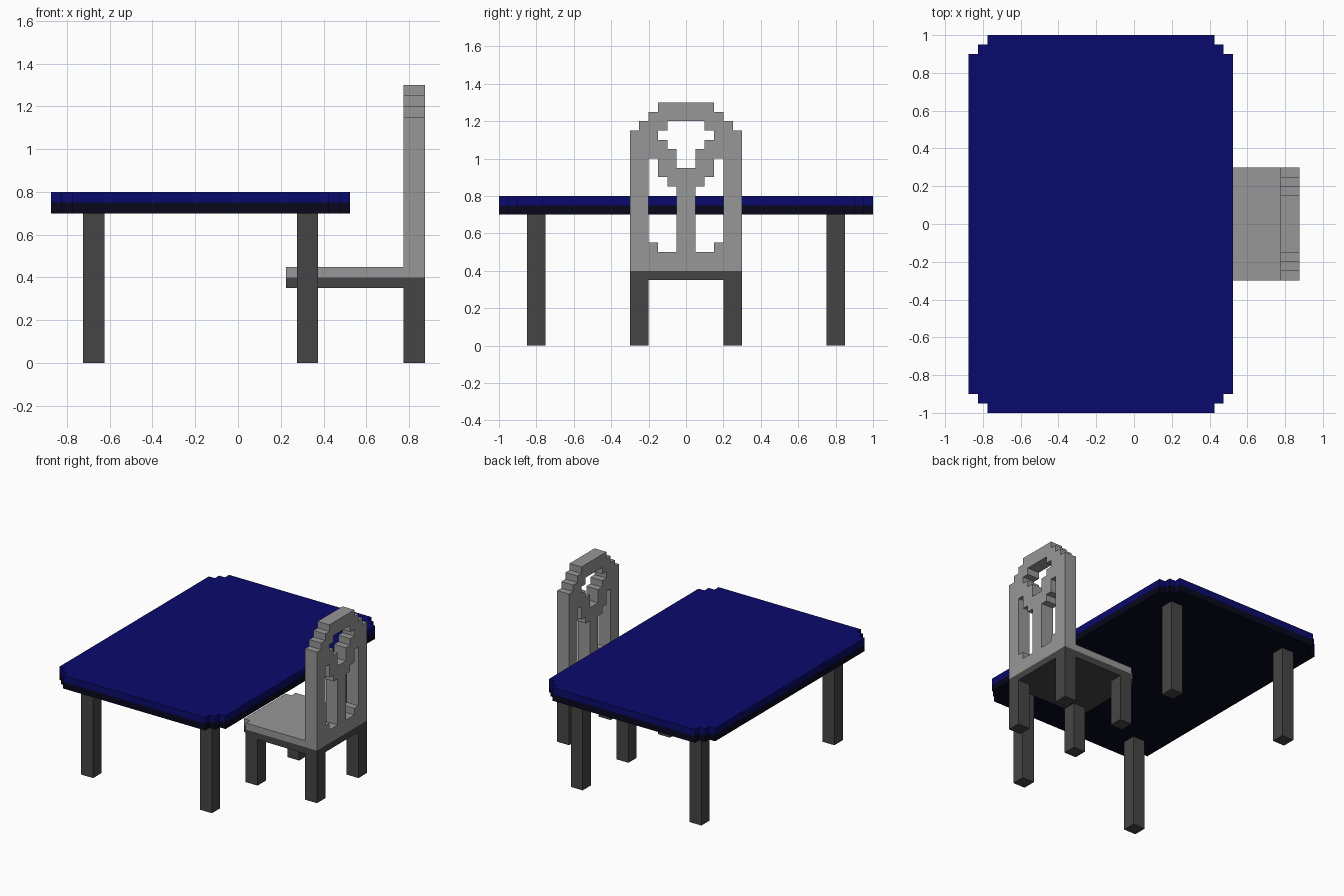
import bpy
import bmesh
from mathutils import Matrix

U = 0.05  # block size

if "Cube" in bpy.data.objects:
    bpy.data.objects.remove(bpy.data.objects["Cube"], do_unlink=True)


def material(name, rgb):
    mat = bpy.data.materials.new(name)
    mat.use_nodes = True
    mat.diffuse_color = (*rgb, 1)
    mat.node_tree.nodes["Principled BSDF"].inputs["Base Color"].default_value = (*rgb, 1)
    return mat


blue = material("navy_blue", (0.003, 0.003, 0.15))
dark_blue = material("dark_navy", (0.002, 0.002, 0.012))
light_grey = material("light_grey", (0.31, 0.31, 0.31))
dark_grey = material("dark_grey", (0.06, 0.06, 0.06))


def add_object(name, bm, *mats):
    bmesh.ops.recalc_face_normals(bm, faces=bm.faces)
    mesh = bpy.data.meshes.new(name)
    bm.to_mesh(mesh)
    bm.free()
    for mat in mats:
        mesh.materials.append(mat)
    obj = bpy.data.objects.new(name, mesh)
    bpy.context.collection.objects.link(obj)
    return obj


def walk(a, b, moves):
    """Stepped path in block units; moves alternate along b and a."""
    path = [(a, b)]
    for i, d in enumerate(moves):
        if i % 2:
            a += d
        else:
            b += d
        path.append((a, b))
    return path


def flip(path):
    return [(-a, b) for a, b in reversed(path)]


def slab(name, half, z, lower, upper):
    """Two-layer slab from a half outline mirrored across y."""
    bm = bmesh.new()
    ring = half + flip(half)
    levels = [[bm.verts.new((b * U, a * U, z + k * U)) for a, b in ring] for k in range(3)]
    bm.faces.new(levels[0])
    bm.faces.new(levels[2]).material_index = 1
    for k in range(2):
        low, high = levels[k], levels[k + 1]
        for i in range(len(ring)):
            j = (i + 1) % len(ring)
            bm.faces.new((low[i], low[j], high[j], high[i])).material_index = k
    return add_object(name, bm, lower, upper)


def leg(name, x, y, height):
    bm = bmesh.new()
    place = Matrix.Translation((x, y, height / 2)) @ Matrix.Diagonal((2 * U, 2 * U, height, 1))
    bmesh.ops.create_cube(bm, size=1, matrix=place)
    add_object(name, bm, dark_grey)


# Table top and seat, both with stepped corners
slab("table_top", walk(18, -17.5, [1, 1, 1, 1, 24, -1, 1, -1, 1]), 0.7, dark_blue, blue)
slab("chair_seat", walk(5, 4.5, [1, 1, 12]), 0.35, dark_grey, light_grey)

# Legs
for side, y in (("right", -1), ("left", 1)):
    leg("table_leg_outer_" + side, -0.675, 0.8 * y, 0.7)
    leg("table_leg_inner_" + side, 0.325, 0.8 * y, 0.7)
    leg("chair_front_leg_" + side, 0.325, 0.25 * y, 0.35)
    leg("chair_back_leg_" + side, 0.825, 0.25 * y, 0.35)

# Chair back: stepped arch with a central opening and two side openings
arch = walk(6, 9, [14, -1, 1, -1, 1, -1, 1])
opening = walk(1, 19, [2, 1, 1, 1, 1, -1, 1])
side_gap = walk(1, 10, [7, 1, 1, 1, 2, 1, -9, -1, -1])
curve = bpy.data.curves.new("chair_back_profile", "CURVE")
curve.dimensions = "2D"
curve.fill_mode = "BOTH"
curve.extrude = U
for loop in (arch + flip(arch), opening + flip(opening), side_gap, flip(side_gap)):
    spline = curve.splines.new("POLY")
    spline.points.add(len(loop) - 1)
    for point, (a, b) in zip(spline.points, loop):
        point.co = (a * U, b * U, 0, 1)
    spline.use_cyclic_u = True
profile = bpy.data.objects.new("chair_back_profile", curve)
bpy.context.collection.objects.link(profile)
bpy.context.view_layer.update()
flat = bpy.data.meshes.new_from_object(profile.evaluated_get(bpy.context.evaluated_depsgraph_get()))
bpy.data.objects.remove(profile, do_unlink=True)

bm = bmesh.new()
bm.from_mesh(flat)
bpy.data.meshes.remove(flat)
bmesh.ops.remove_doubles(bm, verts=bm.verts, dist=0.001)
# Stand the profile upright across y, at the rear of the seat
stand = Matrix(((0, 0, 1, 0.825), (1, 0, 0, 0), (0, 1, 0, 0), (0, 0, 0, 1)))
bm.transform(stand)
for face in bm.faces:
    face.smooth = False
    face.material_index = 0
add_object("chair_back", bm, light_grey)
